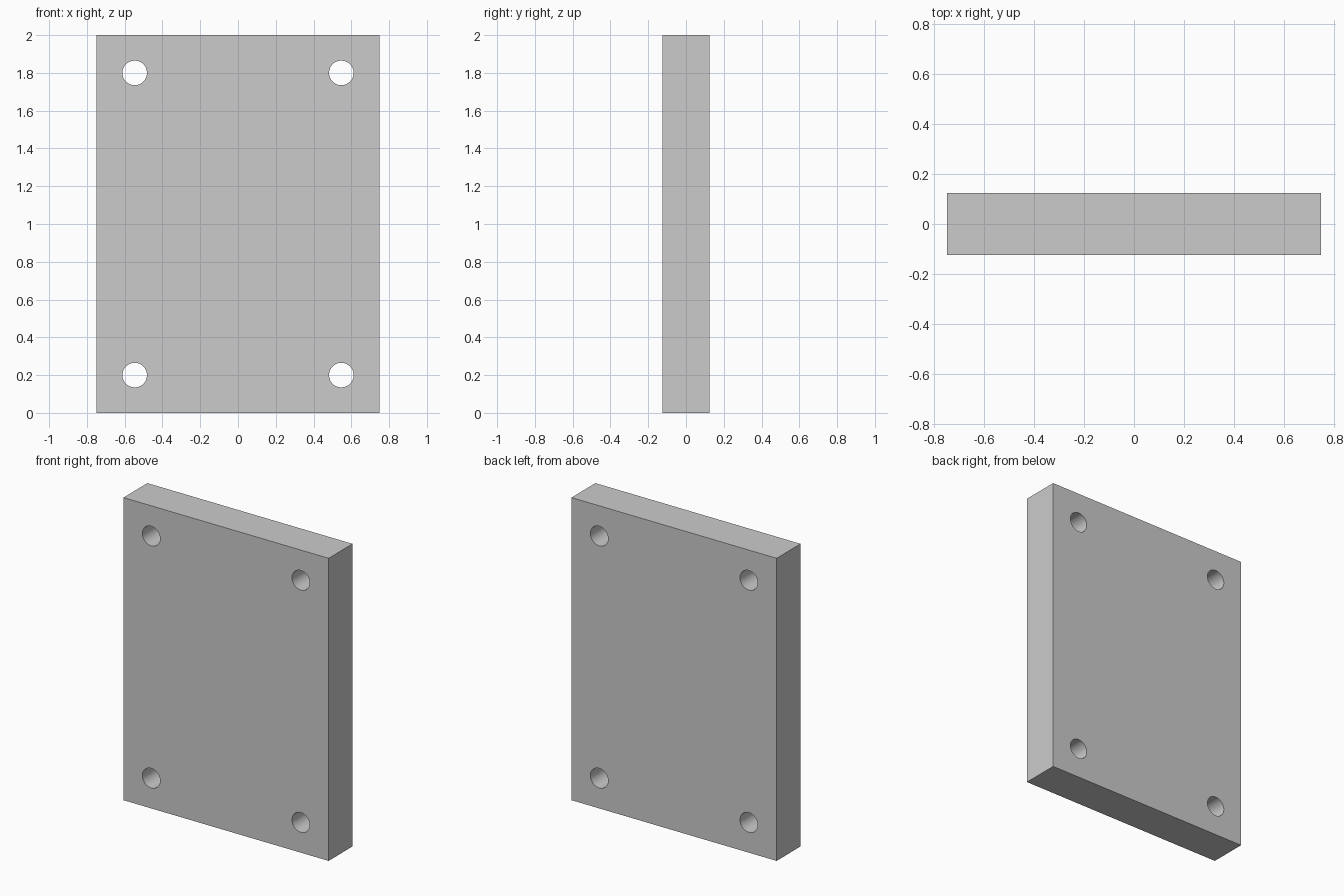
import bpy
from math import radians

if "Cube" in bpy.data.objects:
    bpy.data.objects.remove(bpy.data.objects["Cube"])

WIDTH, DEPTH, HEIGHT = 1.5, 0.25, 2.0
HOLE_R, HOLE_X, HOLE_INSET = 0.065, 0.547, 0.2

# Plate body
bpy.ops.mesh.primitive_cube_add(size=1, location=(0, 0, HEIGHT / 2))
plate = bpy.context.object
plate.name = "mounting_plate"
plate.scale = (WIDTH, DEPTH, HEIGHT)
bpy.ops.object.transform_apply(location=True, rotation=False, scale=True)


# Round bolt holes through the four corners
def drill(x, z):
    bpy.ops.mesh.primitive_cylinder_add(vertices=48, radius=HOLE_R, depth=DEPTH * 2,
                                        location=(x, 0, z), rotation=(radians(90), 0, 0))
    cutter = bpy.context.object
    cutter.name = "bolt_hole_cutter"
    bpy.context.view_layer.objects.active = plate
    mod = plate.modifiers.new("bolt_hole", 'BOOLEAN')
    mod.operation, mod.solver, mod.object = 'DIFFERENCE', 'EXACT', cutter
    bpy.ops.object.modifier_apply(modifier=mod.name)
    bpy.data.objects.remove(cutter, do_unlink=True)


for x in (-HOLE_X, HOLE_X):
    for z in (HOLE_INSET, HEIGHT - HOLE_INSET):
        drill(x, z)

# Smooth hole walls, sharp plate edges
bpy.ops.object.select_all(action='DESELECT')
plate.select_set(True)
bpy.context.view_layer.objects.active = plate
bpy.ops.object.shade_smooth_by_angle(angle=radians(30))
